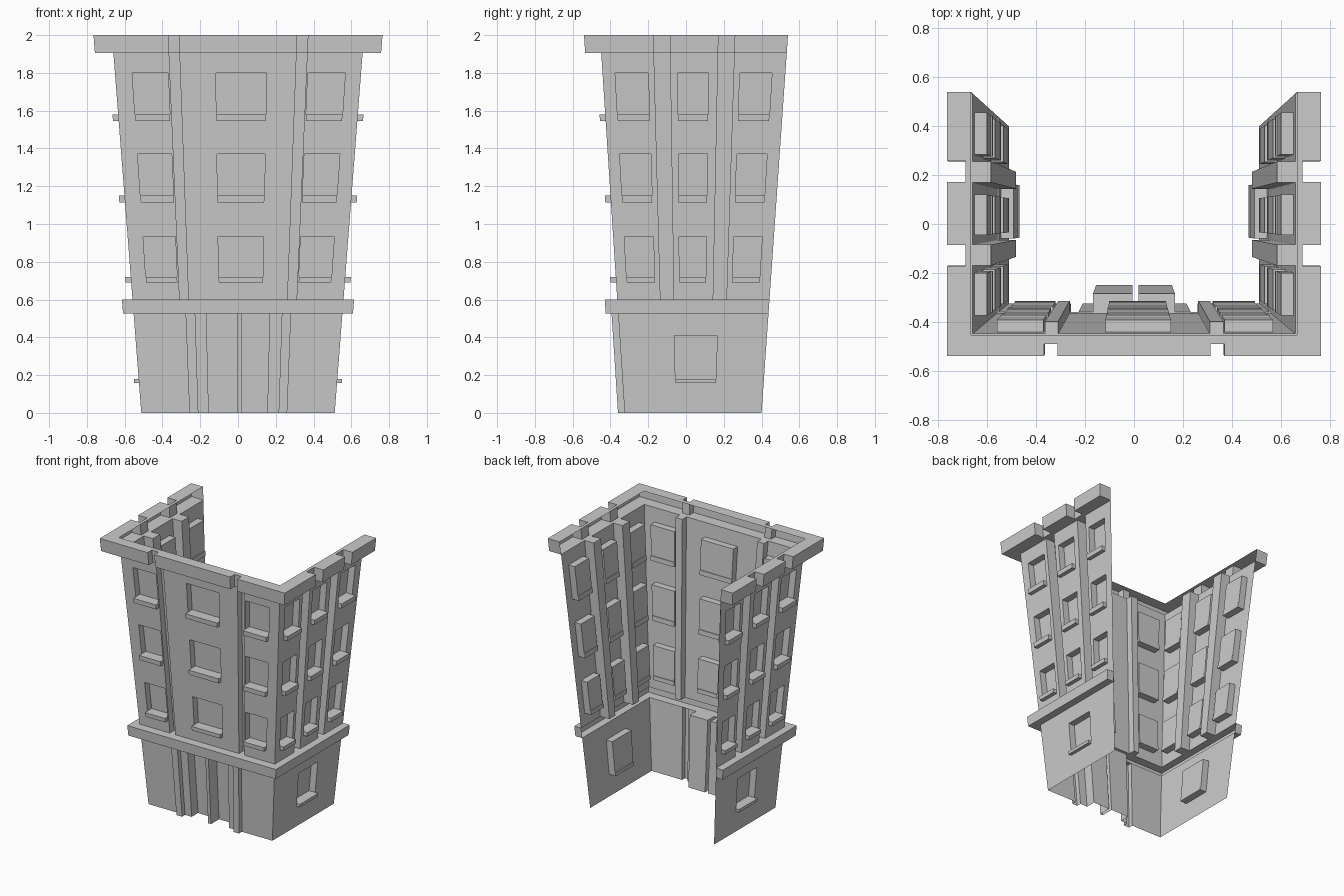
import bpy, bmesh
from mathutils import Vector

cube = bpy.data.objects.get("Cube")
if cube:
    bpy.data.objects.remove(cube)

stone = bpy.data.materials.new("grey_stone")
stone.use_nodes = True
GREY = (0.6, 0.6, 0.6, 1)
stone.diffuse_color = GREY
stone.node_tree.nodes["Principled BSDF"].inputs["Base Color"].default_value = GREY


# Leaning shell: half width, front edge and back edge at a height
def half_width(z):
    return 0.512 + 0.0775 * z


def front_edge(z):
    return -0.325 - 0.065 * z


def back_edge(z):
    return 0.40 + 0.07 * z


def front(u, z, d=0):
    """Front wall, u from -1 to 1, d outward."""
    return Vector((u * half_width(z), front_edge(z) - d, z))


def side(sign):
    """Side wall, u from 0 at the front to 1 at the back, d outward."""
    def place(u, z, d=0):
        y = front_edge(z) + u * (back_edge(z) - front_edge(z))
        return Vector((sign * (half_width(z) + d), y, z))
    return place


def quad(bm, *points):
    bm.faces.new([bm.verts.new(p) for p in points])


def finish(bm, name):
    bmesh.ops.remove_doubles(bm, verts=bm.verts, dist=0.0001)
    bmesh.ops.dissolve_degenerate(bm, edges=bm.edges, dist=0.0001)
    bmesh.ops.recalc_face_normals(bm, faces=bm.faces)
    # Keep the street side of each open sheet as its outside
    facing = 0
    for f in bm.faces:
        c = f.calc_center_median()
        facing += f.calc_area() * f.normal.dot(Vector((c.x, c.y - 0.1, 0)))
    if facing < 0:
        bmesh.ops.reverse_faces(bm, faces=bm.faces)
    mesh = bpy.data.meshes.new(name)
    bm.to_mesh(mesh)
    bm.free()
    mesh.materials.append(stone)
    bpy.context.collection.objects.link(bpy.data.objects.new(name, mesh))


def wall(name, place, u_range, z_range, pushes):
    """Thin wall whose pushed rectangles (u0, u1, z0, z1, depth) step in or out."""
    bm = bmesh.new()
    us = sorted(set(u_range).union(*[p[:2] for p in pushes]))
    zs = sorted(set(z_range).union(*[p[2:4] for p in pushes]))
    for a, b in zip(us, us[1:]):
        for lo, hi in zip(zs, zs[1:]):
            u, z = (a + b) / 2, (lo + hi) / 2
            if not any(p[0] < u < p[1] and p[2] < z < p[3] for p in pushes):
                quad(bm, place(a, lo), place(b, lo), place(b, hi), place(a, hi))
    for a, b, lo, hi, d in pushes:
        loop = [(a, lo), (b, lo), (b, hi), (a, hi)]
        quad(bm, *[place(u, z, d) for u, z in loop])
        for i, (p, q) in enumerate(zip(loop, loop[1:] + loop[:1])):
            if i == 0 and lo == 0:
                continue  # open at the ground
            quad(bm, place(*p), place(*q), place(*q, d), place(*p, d))
    finish(bm, name)


def sill(name, place, a, b, lo, hi, out):
    bm = bmesh.new()
    corners = [[place(u, z, d) for u, z in ((a, lo), (b, lo), (b, hi), (a, hi))]
               for d in (-0.055, out)]
    inner, outer = corners
    quad(bm, *inner)
    quad(bm, *outer)
    for i in range(4):
        j = (i + 1) % 4
        quad(bm, inner[i], inner[j], outer[j], outer[i])
    finish(bm, name)


def cornice(name, lo, hi, dx, dy, front_grooves, side_grooves):
    """Hollow band round three sides, notched where the grooves run."""
    stations = []

    def add(place, u, d):
        stations.append([place(u, lo), place(u, lo, d), place(u, hi, d), place(u, hi)])

    def corner(sign):
        out = Vector((sign * dx, -dy, 0))
        a, b = front(sign, lo), front(sign, hi)
        stations.append([a, a + out, b + out, b])

    def notches(place, grooves, d, depth, flip=False):
        spans = [(u, s) for g in grooves for u, s in ((g[0], 0), (g[1], 1))]
        if flip:
            spans = [(u, 1 - s) for u, s in reversed(spans)]
        for u, s in spans:
            for cut in ((d, d - depth) if s == 0 else (d - depth, d)):
                add(place, u, cut)

    add(side(-1), 1, dx)
    notches(side(-1), side_grooves, dx, SIDE_DEPTH, True)
    corner(-1)
    notches(front, front_grooves, dy, FRONT_DEPTH)
    corner(1)
    notches(side(1), side_grooves, dx, SIDE_DEPTH)
    add(side(1), 1, dx)

    bm = bmesh.new()
    for s, t in zip(stations, stations[1:]):
        for i in range(3):
            if len({tuple(v) for v in (s[i], s[i + 1], t[i], t[i + 1])}) == 4:
                quad(bm, s[i], s[i + 1], t[i + 1], t[i])
    quad(bm, *stations[0])
    quad(bm, *stations[-1])
    finish(bm, name)


FRONT_DEPTH, SIDE_DEPTH, WINDOW_DEPTH = 0.05, 0.075, 0.05
BAND_LO, BAND_HI, TOP_LO, TOP = 0.525, 0.60, 1.905, 2.0
FLOORS = [(0.69, 0.72, 0.935), (1.115, 1.15, 1.37), (1.545, 1.58, 1.80)]
FRONT_GROOVES = [(-0.553, -0.47), (0.47, 0.555)]
SIDE_GROOVES = [(0.284, 0.371), (0.63, 0.717)]
FRONT_WINDOWS = [(-0.86, -0.568), (-0.18, 0.232), (0.568, 0.872)]
SIDE_WINDOWS = [(0.069, 0.25), (0.41, 0.581), (0.751, 0.927)]

walls = [("front", front, (-1, 1), FRONT_WINDOWS, FRONT_GROOVES, FRONT_DEPTH),
         ("left", side(1), (0, 1), SIDE_WINDOWS, SIDE_GROOVES, SIDE_DEPTH),
         ("right", side(-1), (0, 1), SIDE_WINDOWS, SIDE_GROOVES, SIDE_DEPTH)]

# Upper storeys with recessed windows, sills and vertical grooves
for label, place, span, windows, grooves, depth in walls:
    pushes = [(a, b, BAND_HI, TOP_LO, -depth) for a, b in grooves]
    for n, (low, bottom, top) in enumerate(FLOORS):
        for k, (a, b) in enumerate(windows):
            pushes.append((a, b, bottom, top, -WINDOW_DEPTH))
            sill(f"{label}_sill_{n + 1}_{k + 1}", place, a, b, low, bottom, 0.03)
    wall(f"{label}_upper_wall", place, span, (BAND_HI, TOP_LO), pushes)

# Ground floor: entrance with pillars, centre post and two recessed door leaves
entrance = [(-0.502, -0.41, 0.035), (-0.303, -0.01, -0.075), (-0.01, 0.035, 0.02),
            (0.035, 0.303, -0.075), (0.42, 0.508, 0.035)]
wall("front_ground_wall", front, (-1, 1), (0, BAND_LO),
     [(a, b, 0, BAND_LO, d) for a, b, d in entrance])

# Ground floor sides with one window each
for label, place, span, *_ in walls[1:]:
    wall(f"{label}_ground_wall", place, span, (0, BAND_LO),
         [(0.374, 0.662, 0.18, 0.41, -WINDOW_DEPTH)])
    sill(f"{label}_ground_sill", place, 0.374, 0.662, 0.157, 0.18, 0.025)

# Horizontal bands
cornice("middle_cornice", BAND_LO, BAND_HI, 0.056, 0.066, [], [])
cornice("top_cornice", TOP_LO, TOP, 0.098, 0.085, FRONT_GROOVES, SIDE_GROOVES)
